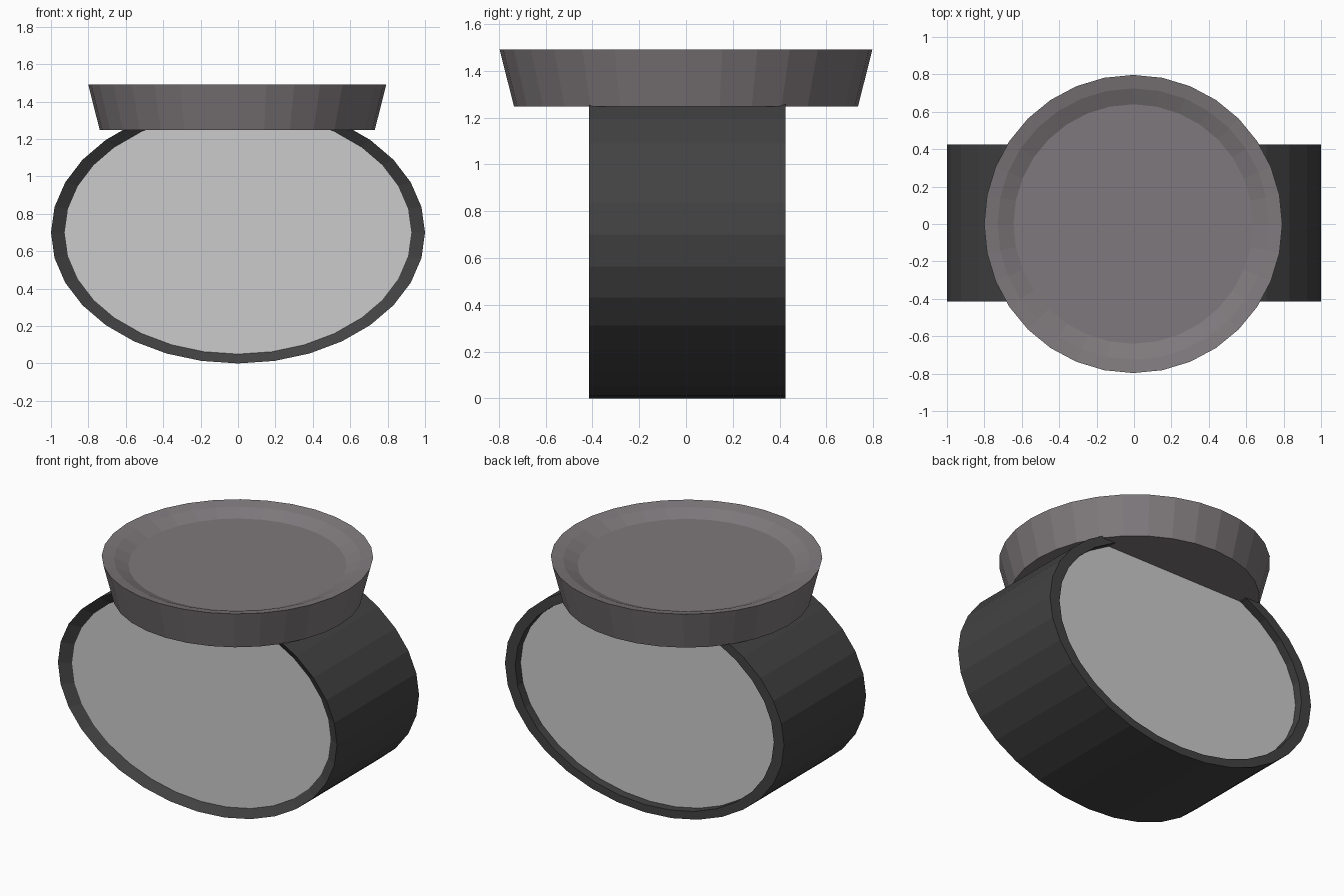
import bpy, bmesh
from math import sin, cos, pi

if "Cube" in bpy.data.objects:
    bpy.data.objects.remove(bpy.data.objects["Cube"])

SEGS = 32


def material(name, rgb):
    m = bpy.data.materials.new(name)
    m.diffuse_color = (*rgb, 1)
    m.use_nodes = True
    m.node_tree.nodes["Principled BSDF"].inputs["Base Color"].default_value = m.diffuse_color
    return m


def loft(name, rings, mat=None, cap=True):
    """Skin a list of point rings into one flat-shaded object."""
    bm = bmesh.new()
    loops = [[bm.verts.new(p) for p in ring] for ring in rings]
    for a, b in zip(loops, loops[1:]):
        for i in range(SEGS):
            j = (i + 1) % SEGS
            bm.faces.new((a[i], a[j], b[j], b[i]))
    if cap:
        bm.faces.new(loops[0])
        bm.faces.new(loops[-1])
    bmesh.ops.recalc_face_normals(bm, faces=bm.faces)
    me = bpy.data.meshes.new(name)
    bm.to_mesh(me)
    bm.free()
    ob = bpy.data.objects.new(name, me)
    bpy.context.collection.objects.link(ob)
    if mat:
        me.materials.append(mat)
    return ob


def oval(rx, rz, y):
    return [(rx * cos(2 * pi * i / SEGS), y, 0.7 + rz * sin(2 * pi * i / SEGS))
            for i in range(SEGS)]


def circle(r, z):
    return [(-0.004 + r * cos(2 * pi * i / SEGS), r * sin(2 * pi * i / SEGS), z)
            for i in range(SEGS)]


dark = material("dark_shell", (0.055, 0.055, 0.055))
taupe = material("taupe", (0.21, 0.19, 0.2))

OUTER, INNER = (1.0, 0.7), (0.927, 0.65)

# Oval shell: bevelled inward at the front, flat lip with a step at the back
loft("oval_shell", [oval(*INNER, -0.375), oval(*OUTER, -0.415),
                    oval(*OUTER, 0.425), oval(*INNER, 0.425),
                    oval(*INNER, 0.37)], dark, cap=False)

# Grey panels closing both ends
loft("end_panels", [oval(*INNER, -0.375), oval(*INNER, 0.37)])

# Flared dish on top with a shallow recess
loft("top_dish", [circle(0.735, 1.247), circle(0.797, 1.492),
                  circle(0.725, 1.477), circle(0.64, 1.44)], taupe)
